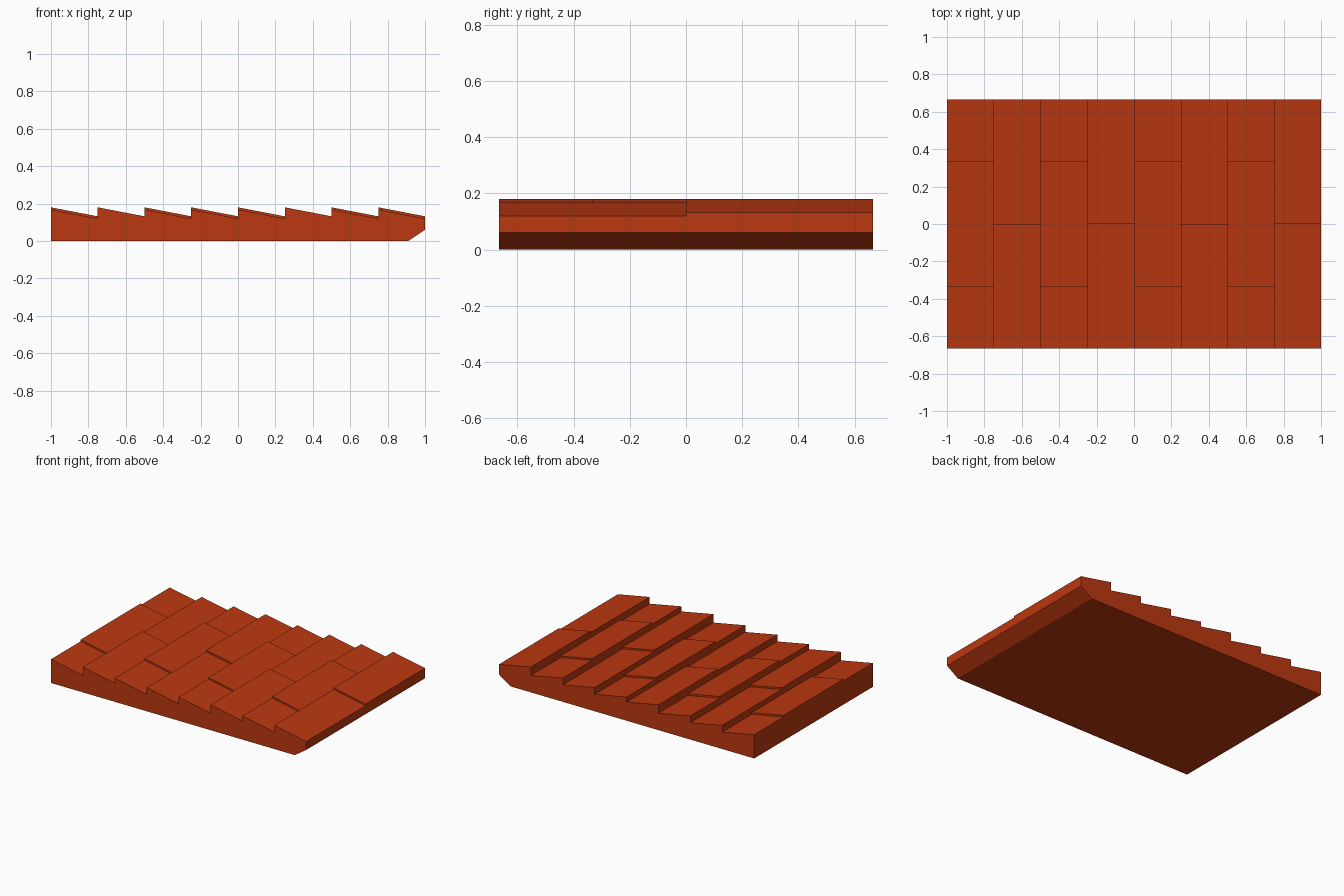
import bpy, bmesh

if "Cube" in bpy.data.objects:
    bpy.data.objects.remove(bpy.data.objects["Cube"])

HALF_Y = 0.665
STEP = 0.25
ROWS = 8
LOW_L, LOW_R = 0.168, 0.12     # lower tile heights, left and right edge
HIGH_L, HIGH_R = 0.18, 0.132   # raised tile heights

mat = bpy.data.materials.new("terracotta")
mat.diffuse_color = (0.5, 0.04, 0.005, 1)
mat.use_nodes = True
mat.node_tree.nodes["Principled BSDF"].inputs["Base Color"].default_value = mat.diffuse_color


def prism(name, profile, y0, y1, skip_edge=None):
    """Extrude an x-z outline along y; optionally leave one side open."""
    bm = bmesh.new()
    front = [bm.verts.new((x, y0, z)) for x, z in profile]
    back = [bm.verts.new((x, y1, z)) for x, z in profile]
    n = len(profile)
    bm.faces.new(front)
    bm.faces.new(back[::-1])
    for i in range(n):
        if i != skip_edge:
            j = (i + 1) % n
            bm.faces.new((front[j], front[i], back[i], back[j]))
    mesh = bpy.data.meshes.new(name)
    bm.to_mesh(mesh)
    bm.free()
    mesh.materials.append(mat)
    obj = bpy.data.objects.new(name, mesh)
    bpy.context.collection.objects.link(obj)
    return obj


# Roof slab: sawtooth top, chamfered lower right edge
outline = [(-1, 0), (0.91, 0), (1, 0.06)]
for row in reversed(range(ROWS)):
    x = -1 + row * STEP
    outline += [(x + STEP, LOW_R), (x, LOW_L)]
prism("roof_slab", outline, -HALF_Y, HALF_Y)

# Raised tiles: middle of even rows, alternating front and back half of odd rows
for row in range(ROWS):
    x = -1 + row * STEP
    if row % 2 == 0:
        y0, y1 = -0.333, 0.336
    elif row % 4 == 1:
        y0, y1 = -HALF_Y, 0
    else:
        y0, y1 = 0, HALF_Y
    tile = [(x, LOW_L), (x + STEP, LOW_R), (x + STEP, HIGH_R), (x, HIGH_L)]
    prism(f"raised_tile_{row + 1}", tile, y0, y1, skip_edge=0)
